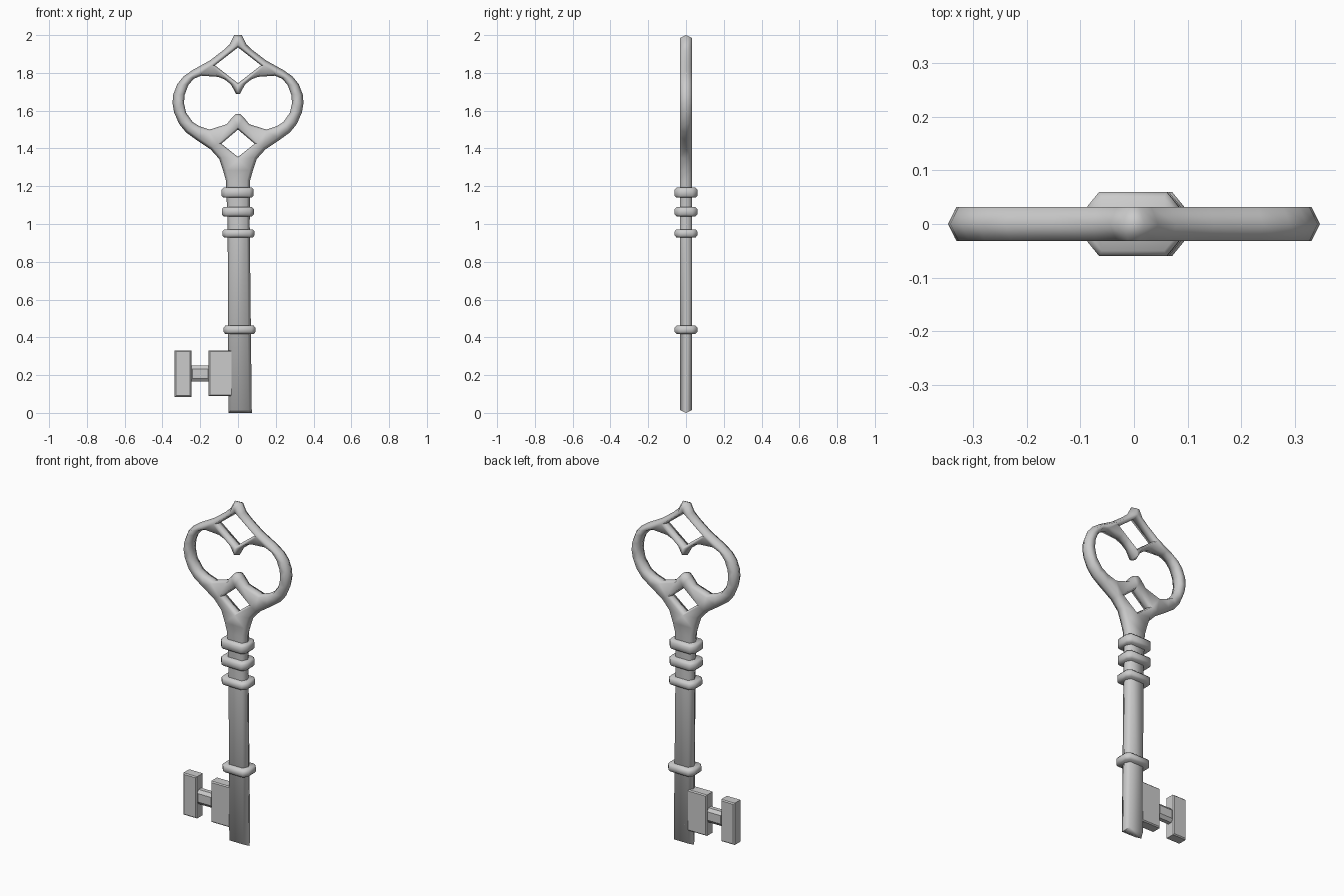
import bpy, bmesh, math
from mathutils import Vector

if "Cube" in bpy.data.objects:
    bpy.data.objects.remove(bpy.data.objects["Cube"])


def inset(loop, d):
    """Move a closed 2D loop to its left by d with mitred corners."""
    out = []
    for i, p in enumerate(loop):
        a = (p - loop[i - 1]).normalized()
        b = (loop[(i + 1) % len(loop)] - p).normalized()
        n1, n2 = Vector((-a.y, a.x)), Vector((-b.y, b.x))
        out.append(p + (n1 + n2) * d / max(1 + n1.dot(n2), 0.4))
    return out


def oriented(points, ccw):
    pts = [Vector(p) for p in points]
    area = sum(p.x * pts[i - 1].y - p.y * pts[i - 1].x for i, p in enumerate(pts))
    return pts if (area < 0) == ccw else pts[::-1]


def plate(name, outer, levels, holes=(), axis='Y', angle=35, hole_factor=1.0):
    """Stack inset copies of an outline (with holes) and cap both ends."""
    bm = bmesh.new()
    caps = [[], []]
    loops = [(oriented(outer, True), 1.0)] + [(oriented(h, False), hole_factor) for h in holes]
    for loop, factor in loops:
        rings = []
        for h, d in levels:
            pts = inset(loop, d * factor)
            rings.append([bm.verts.new((p.x, h, p.y) if axis == 'Y' else (p.x, p.y, h))
                          for p in pts])
        n = len(loop)
        for r, s in zip(rings, rings[1:]):
            for i in range(n):
                j = (i + 1) % n
                bm.faces.new((r[i], r[j], s[j], s[i]))
        for cap, r in zip(caps, (rings[0], rings[-1])):
            cap += [bm.edges.get((r[i], r[(i + 1) % n])) for i in range(n)]
    for cap in caps:
        bmesh.ops.triangle_fill(bm, edges=cap, use_beauty=True, use_dissolve=False)
    bmesh.ops.recalc_face_normals(bm, faces=bm.faces)
    me = bpy.data.meshes.new(name)
    bm.to_mesh(me)
    bm.free()
    ob = bpy.data.objects.new(name, me)
    bpy.context.collection.objects.link(ob)
    bpy.ops.object.select_all(action='DESELECT')
    ob.select_set(True)
    bpy.context.view_layer.objects.active = ob
    bpy.ops.object.shade_smooth_by_angle(angle=math.radians(angle))
    return ob


def mirrored(half):
    """Half loop from top to bottom on +x, completed on -x."""
    return half + [(-x, z) for x, z in reversed(half) if x > 0]


def rect(x0, x1, z0, z1):
    return [(x0, z0), (x1, z0), (x1, z1), (x0, z1)]


# Bow and shank: one outline with a ridge running round its edge
bow = [(.02, 2.0), (.045, 1.95), (.08, 1.918), (.15, 1.865), (.24, 1.815),
       (.29, 1.78), (.322, 1.74), (.343, 1.685), (.347, 1.64), (.338, 1.59),
       (.312, 1.53), (.275, 1.485), (.22, 1.445), (.145, 1.395), (.10, 1.345),
       (.078, 1.28), (.064, 1.23)]
shank_right = [(.062, 1.0), (.073, 0.0)]
shank_left = [(-.05, 0.0), (-.055, 1.0)]
outline = bow + shank_right + shank_left + [(-x, z) for x, z in reversed(bow)]

# Openings: large double lobe, upper diamond, lower diamond
lobe = mirrored([(.010, 1.688), (.037, 1.738), (.07, 1.765), (.105, 1.779), (.195, 1.785),
                 (.235, 1.768), (.263, 1.735), (.282, 1.685), (.286, 1.64),
                 (.275, 1.59), (.24, 1.54), (.205, 1.518), (.15, 1.50), (.06, 1.528),
                 (.03, 1.565), (.010, 1.583)])
upper = mirrored([(0, 1.935), (.122, 1.84), (0, 1.745)])
lower = mirrored([(0, 1.50), (.088, 1.425), (0, 1.355)])
plate("bow_and_shank", outline, [(-.032, .016), (0, 0), (.032, .016)],
      holes=[lobe, upper, lower], angle=75, hole_factor=0.65)

# Bit: body, thin neck and end block
block = [(-.032, .006), (-.026, 0), (.026, 0), (.032, .006)]
plate("bit_body", rect(-.155, 0, .09, .33), block)
plate("bit_neck", rect(-.26, -.14, .165, .25),
      [(-.026, .018), (-.012, 0), (.012, 0), (.026, .018)])
plate("bit_end", rect(-.335, -.247, .085, .33), block)

# Collars: eight-sided bands around the shank
for i, (cx, cz, h) in enumerate([(-.002, 1.166, .027), (-.001, 1.065, .025),
                                 (.002, .95, .022), (.008, .44, .022)]):
    ring = [(.085, .033), (.063, .06), (-.063, .06), (-.085, .033)]
    ring = [(cx + x, y) for x, y in ring + [(x, -y) for x, y in reversed(ring)]]
    plate(f"collar_{i + 1}", ring,
          [(cz - h, .010), (cz - h + .011, 0), (cz + h - .011, 0), (cz + h, .010)],
          axis='Z', angle=50)
